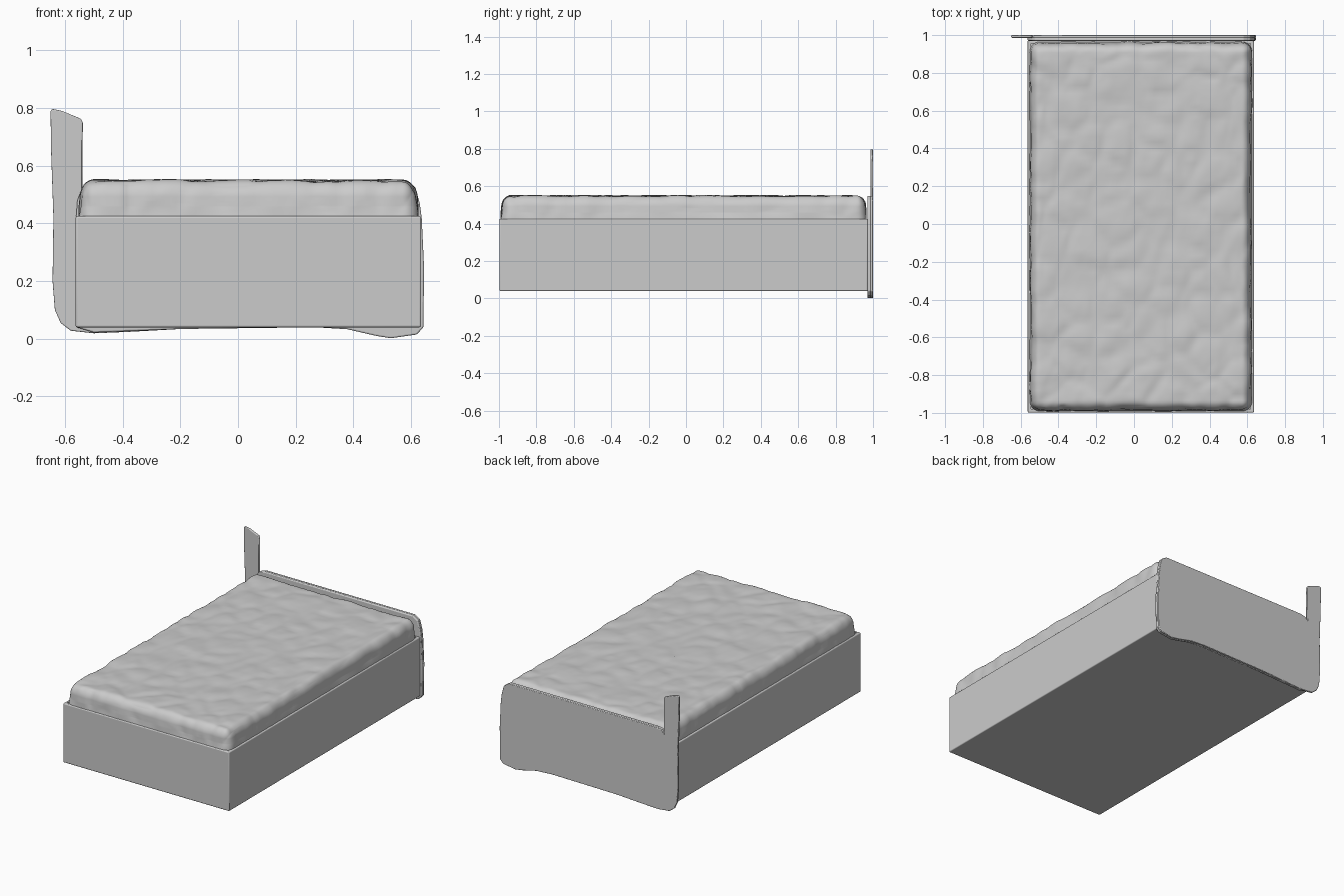
import bpy, bmesh, math
from mathutils import Vector, noise

if "Cube" in bpy.data.objects:
    bpy.data.objects.remove(bpy.data.objects["Cube"])


def finish(name, bm, bevel=0.0, angle=35):
    bmesh.ops.recalc_face_normals(bm, faces=bm.faces)
    me = bpy.data.meshes.new(name)
    bm.to_mesh(me)
    bm.free()
    ob = bpy.data.objects.new(name, me)
    bpy.context.collection.objects.link(ob)
    if bevel:
        m = ob.modifiers.new("Bevel", 'BEVEL')
        m.width, m.segments, m.limit_method = bevel, 3, 'ANGLE'
    bpy.ops.object.select_all(action='DESELECT')
    ob.select_set(True)
    bpy.context.view_layer.objects.active = ob
    bpy.ops.object.shade_smooth_by_angle(angle=math.radians(angle))
    return ob


def box(lo, hi):
    bm = bmesh.new()
    bmesh.ops.create_cube(bm, size=1)
    lo, hi = Vector(lo), Vector(hi)
    for v in bm.verts:
        v.co = (lo + hi) / 2 + v.co * (hi - lo)
    return bm


def slab(name, outline, y0, y1, bevel):
    bm = bmesh.new()
    face = bm.faces.new([bm.verts.new((x, y0, z)) for x, z in outline])
    ext = bmesh.ops.extrude_face_region(bm, geom=[face], use_keep_orig=True)
    for g in ext["geom"]:
        if isinstance(g, bmesh.types.BMVert):
            g.co.y = y1
    return finish(name, bm, bevel)


# Base: plain box with a narrow ledge around the mattress
bm = box((-0.563, -0.998, 0.04), (0.635, 0.972, 0.425))
top = max(bm.faces, key=lambda f: f.calc_center_median().z)
bmesh.ops.inset_region(bm, faces=[top], thickness=0.025)
bmesh.ops.delete(bm, geom=[top], context='FACES_ONLY')
finish("bed_base", bm, 0.006)

# Mattress: dense box, rounded on top and at the corners, with quilted dents
bm = bmesh.new()
bmesh.ops.create_cube(bm, size=2)
bmesh.ops.subdivide_edges(bm, edges=bm.edges[:], cuts=79, use_grid_fill=True)
bottom = [f for f in bm.faces if f.calc_center_median().z < -0.999]
bmesh.ops.delete(bm, geom=bottom, context='FACES')
lo, hi = Vector((-0.553, -0.992, 0.415)), Vector((0.626, 0.966, 0.548))
r = 0.055
for v in bm.verts:
    t = Vector([0.55 * c + 0.45 * math.sin(c * math.pi / 2) for c in v.co])
    p = Vector([lo[i] + (hi[i] - lo[i]) * (t[i] + 1) / 2 for i in range(3)])
    q = Vector((min(max(p.x, lo.x + r), hi.x - r),
                min(max(p.y, lo.y + r), hi.y - r), min(p.z, hi.z - r)))
    n = (p - q).normalized()
    p = q + n * r
    # sides lean inwards toward the top
    k = (p.z - lo.z) / (hi.z - lo.z)
    p.x -= 0.012 * k * n.x
    p.y -= 0.012 * k * n.y
    # soft pillowy cells, fine wrinkles and one stitched crease at the foot
    s = Vector((p.x, p.y, 0.4 * p.z))
    warp = s + 0.05 * noise.noise_vector(s * 4)
    d = noise.voronoi(warp * 5.5)[0]
    bump = 0.007 * min(1, 2.5 * (d[1] - d[0])) - 0.004
    bump += 0.004 * noise.noise(s * 9) + 0.0015 * noise.noise(s * 30)
    if n.y < -0.5:
        bump -= 0.008 * math.exp(-((p.x + 0.38) / 0.008) ** 2)
    v.co = p + n * bump * min(1, 3 * k)
finish("mattress", bm, angle=60)

# Back panel with the tall uneven post on one side
lower = [(0.58, 0.548), (0.615, 0.525), (0.63, 0.47), (0.637, 0.42),
         (0.645, 0.25), (0.643, 0.04), (0.62, 0.015), (0.53, 0.002),
         (0.48, 0.01), (0.38, 0.033), (0.27, 0.04), (-0.2, 0.034)]
shoulder = [(-0.54, 0.525), (-0.525, 0.54), (-0.49, 0.548)]
post = [(-0.38, 0.024), (-0.5, 0.019), (-0.58, 0.028), (-0.615, 0.055),
        (-0.635, 0.1), (-0.643, 0.2), (-0.64, 0.42), (-0.648, 0.65),
        (-0.65, 0.79), (-0.643, 0.797), (-0.61, 0.79), (-0.545, 0.763),
        (-0.538, 0.75)]
slab("headboard_panel", lower + post + shoulder, 0.986, 1.0, 0.004)

# Thicker front layer of the panel, without the post
inner = [(-0.5, 0.022), (-0.56, 0.04), (-0.563, 0.4), (-0.557, 0.48)]
slab("headboard_backing", lower + inner + shoulder, 0.97, 0.988, 0.005)
